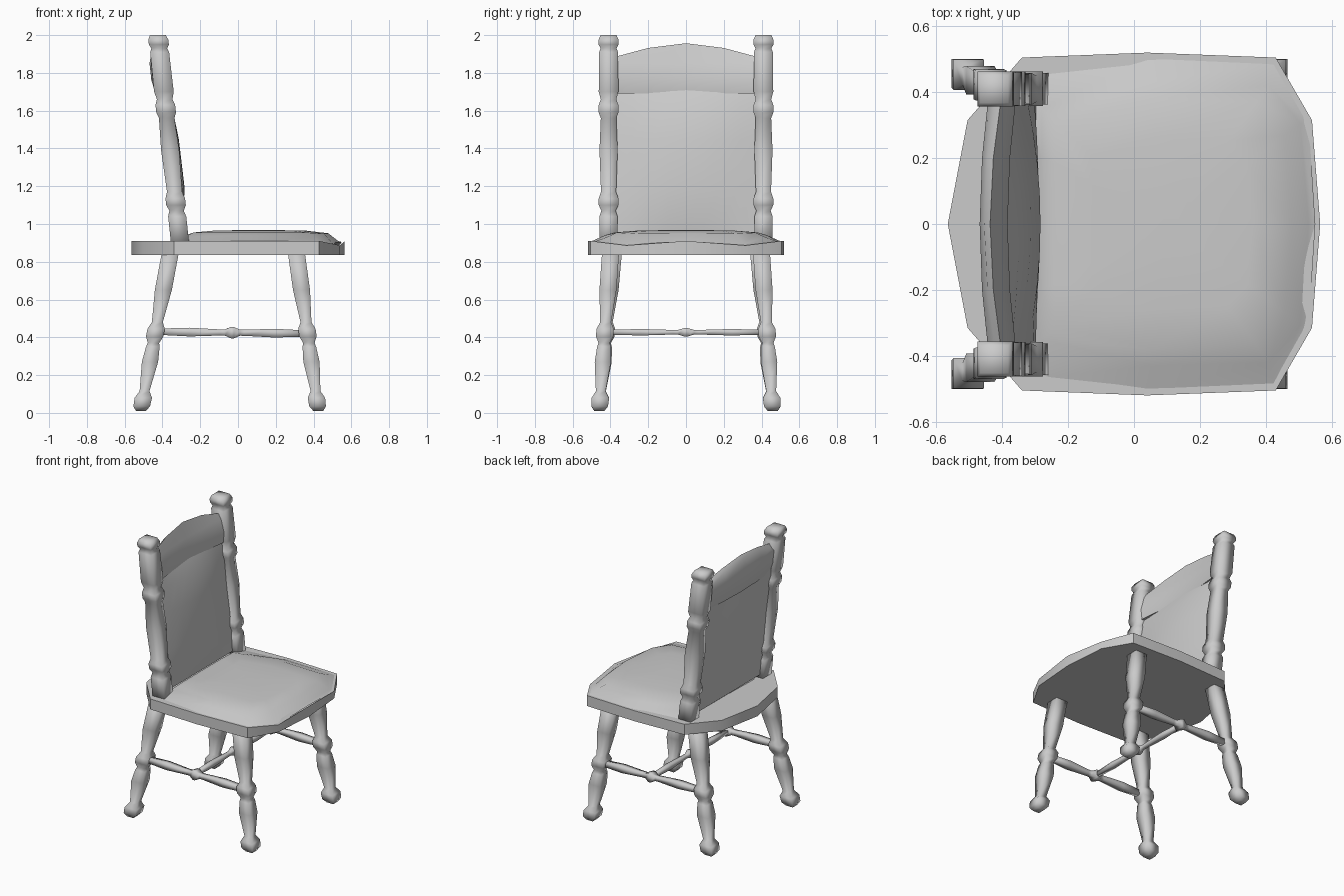
import bpy, bmesh, math
from mathutils import Vector

cube = bpy.data.objects.get("Cube")
if cube:
    bpy.data.objects.remove(cube, do_unlink=True)

grey = bpy.data.materials.new("plain grey")
grey.use_nodes = True
colour = (0.6, 0.6, 0.6, 1)
grey.diffuse_color = colour
grey.node_tree.nodes["Principled BSDF"].inputs["Base Color"].default_value = colour


def loft(name, rings, angle=180):
    """Skin a list of closed rings and cap both ends."""
    bm = bmesh.new()
    rows = [[bm.verts.new(p) for p in ring] for ring in rings]
    n = len(rows[0])
    for a, b in zip(rows, rows[1:]):
        for i in range(n):
            j = (i + 1) % n
            bm.faces.new((a[i], a[j], b[j], b[i]))
    bm.faces.new(rows[0][::-1])
    bm.faces.new(rows[-1])
    bmesh.ops.recalc_face_normals(bm, faces=bm.faces)
    mesh = bpy.data.meshes.new(name)
    bm.to_mesh(mesh)
    bm.free()
    mesh.materials.append(grey)
    ob = bpy.data.objects.new(name, mesh)
    bpy.context.collection.objects.link(ob)
    bpy.ops.object.select_all(action="DESELECT")
    ob.select_set(True)
    bpy.context.view_layer.objects.active = ob
    bpy.ops.object.shade_smooth_by_angle(angle=math.radians(angle))
    return ob


SQUARE = ((-1, -1), (1, -1), (1, 1), (-1, 1))


def upright(name, low, high, profile):
    """Square-section turned piece leaning from low to high; profile is (z, half width)."""
    low, high = Vector(low), Vector(high)
    rings = []
    for z, r in profile:
        c = low.lerp(high, (z - low.z) / (high.z - low.z))
        rings.append([(c.x + r * u, c.y + r * v, z) for u, v in SQUARE])
    loft(name, rings, 100)


def stretcher(name, start, end, profile):
    """Square-section bar; profile is (fraction along, half width)."""
    start, end = Vector(start), Vector(end)
    side = (end - start).cross(Vector((0, 0, 1))).normalized()
    up = Vector((0, 0, 1))
    loft(name, [[start.lerp(end, t) + side * r * u + up * r * v for u, v in SQUARE]
                for t, r in profile], 100)


leg_profile = [(0.01, .026), (.035, .044), (.08, .046), (.115, .026), (.27, .043), (.35, .036),
               (.37, .03), (.405, .046), (.445, .046), (.48, .029), (.65, .045), (.86, .045)]
post_profile = [(.88, .048), (1.04, .048), (1.07, .038), (1.1, .052), (1.135, .052),
                (1.17, .04), (1.39, .048), (1.56, .041), (1.59, .052), (1.63, .052),
                (1.66, .041), (1.7, .052), (1.91, .05), (1.93, .042), (1.95, .053),
                (1.975, .053), (2.0, .042)]
bar_profile = [(0, .016), (.22, .023), (.42, .016), (.45, .016), (.49, .03),
               (.51, .03), (.55, .016), (.58, .016), (.78, .023), (1, .016)]

# Legs, back posts and side stretchers, mirrored across y
for side, s in (("left", 1), ("right", -1)):
    upright(side + "_front_leg", (.418, s * .455, .06), (.31, s * .4, .84), leg_profile)
    upright(side + "_rear_leg", (-.505, s * .455, .06), (-.36, s * .385, .84), leg_profile)
    upright(side + "_back_post", (-.308, s * .41, .91), (-.42, s * .41, 1.96), post_profile)
    stretcher(side + "_stretcher", (-.43, s * .43, .43), (.37, s * .43, .42), bar_profile)
stretcher("cross_stretcher", (-.035, -.43, .427), (-.035, .43, .427),
          [(t, r * .75) for t, r in bar_profile])


def mirrored(half):
    """Close an outline whose first and last points lie on y = 0."""
    return half + [(x, -y, z) for x, y, z in half[-2:0:-1]]


# Seat board with a dipped front edge
edge = mirrored([(.565, 0, .91), (.54, .315, .887), (.43, .505, .91), (.04, .52, .91),
                 (-.34, .505, .91), (-.505, .315, .91), (-.565, 0, .91)])
loft("seat_board", [[(x, y, .835) for x, y, z in edge], edge], 40)

# Padded seat: sloping border, then a domed top
border = mirrored([(.55, 0, .905), (.53, .31, .882), (.425, .49, .905), (.04, .508, .905),
                   (-.31, .47, .905), (-.31, .25, .905), (-.31, 0, .905)])
seam = mirrored([(.53, 0, .91), (.505, .305, .893), (.41, .42, .93), (.05, .43, .94),
                 (-.28, .35, .935), (-.28, .2, .94), (-.28, 0, .94)])


def inset(scale, height, blend):
    return [(.1 + (x - .1) * scale, y * scale, z + (height - z) * blend) for x, y, z in seam]


loft("seat_pad", [border, seam, inset(.88, .958, .85), inset(.6, .965, 1),
                  inset(.2, .968, 1)], 70)


def lean(z):
    return -.42 + (1.96 - z) * .107


# Padded back panel, bulging at the middle
rings = []
STEPS = 8
for k in range(STEPS + 1):
    y = -.375 + .75 * k / STEPS
    b = 1 - (y / .375) ** 2
    front = [(.93, .012), (1.0, .015 + .015 * b), (1.2, .015 + .04 * b),
             (1.45, .012 + .04 * b), (1.62, .01 + .025 * b), (1.72, 0)]
    back = [(1.72, -.03), (1.6, -.02 - .015 * b), (1.3, -.02 - .025 * b), (.93, -.02)]
    rings.append([(lean(z) + d, y, z) for z, d in front + back])
loft("back_panel", rings, 60)

# Arched top rail, bowed backwards
rings = []
for y, top in ((-.375, 1.885), (-.2, 1.932), (0, 1.957), (.2, 1.932), (.375, 1.885)):
    bow = -.025 * (1 - (y / .375) ** 2)
    section = [(1.69, .025), (1.76, .04), (1.85, .025), (top, .008),
               (top - .02, -.012), (1.85, -.035), (1.76, -.035), (1.69, -.02)]
    rings.append([(lean(z) + d + bow, y, z) for z, d in section])
loft("top_rail", rings, 60)
